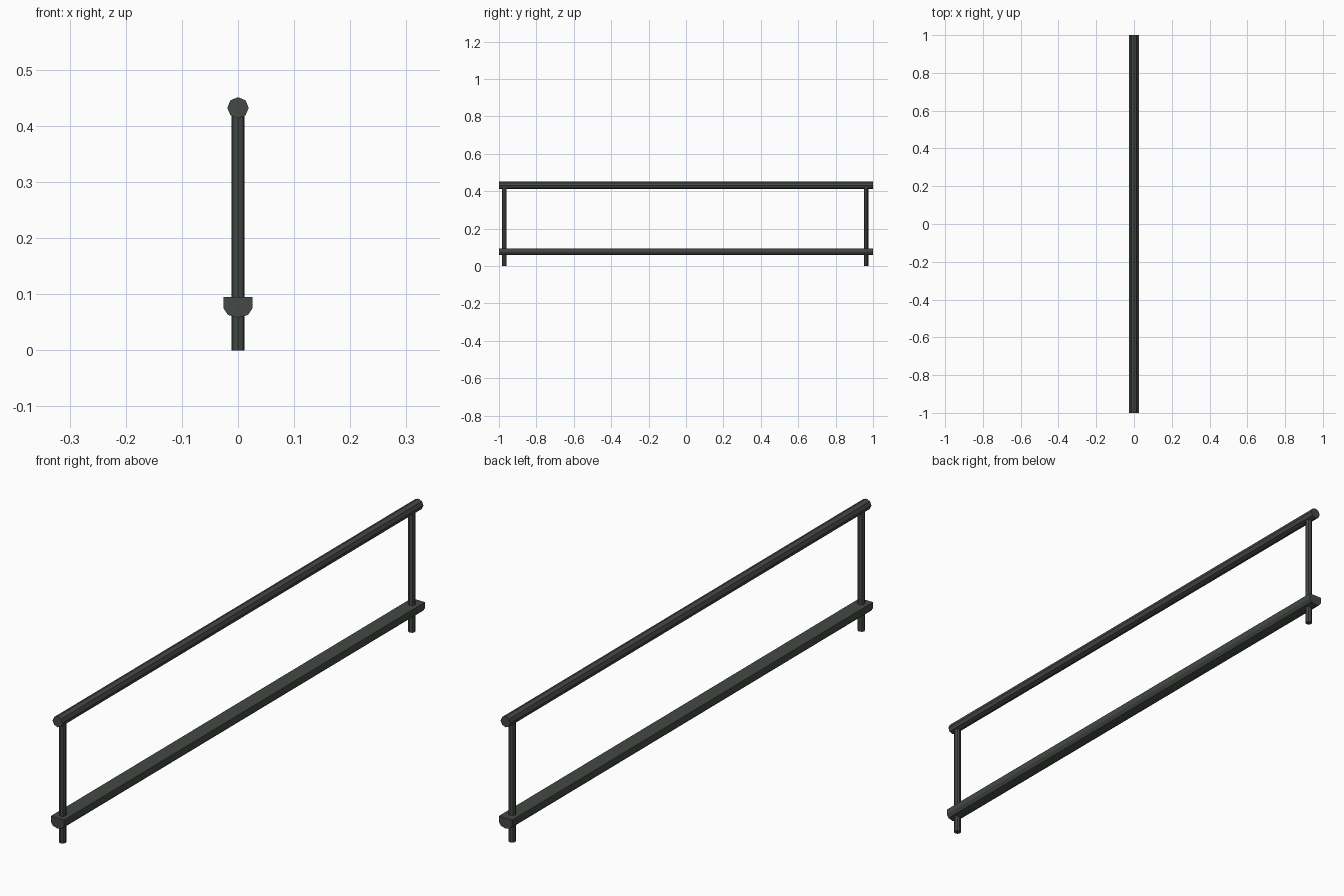
import bpy, bmesh, math

if "Cube" in bpy.data.objects:
    bpy.data.objects.remove(bpy.data.objects["Cube"])

mat = bpy.data.materials.new("dark grey metal")
mat.diffuse_color = (0.058, 0.066, 0.058, 1)
mat.use_nodes = True
mat.node_tree.nodes["Principled BSDF"].inputs["Base Color"].default_value = mat.diffuse_color


def prism(name, profile, axis, start, end, offset=(0, 0)):
    """Extrude a closed 2D profile along y (profile = x,z) or z (profile = x,y)."""
    bm = bmesh.new()

    def place(a, b, t):
        a, b = a + offset[0], b + offset[1]
        return (a, t, b) if axis == 'y' else (a, b, t)
    rings = [[bm.verts.new(place(a, b, t)) for a, b in profile] for t in (start, end)]
    n = len(profile)
    for ring in rings:
        bm.faces.new(ring)
    for i in range(n):
        j = (i + 1) % n
        bm.faces.new((rings[0][i], rings[0][j], rings[1][j], rings[1][i]))
    bmesh.ops.recalc_face_normals(bm, faces=bm.faces)
    mesh = bpy.data.meshes.new(name)
    bm.to_mesh(mesh)
    bm.free()
    mesh.materials.append(mat)
    obj = bpy.data.objects.new(name, mesh)
    bpy.context.collection.objects.link(obj)
    return obj


def octagon(r):
    return [(r * math.cos(i * math.pi / 4), r * math.sin(i * math.pi / 4)) for i in range(8)]


# Round handrail
prism("top_rail", octagon(0.019), 'y', -1, 1, (0, 0.432))

# Lower rail: flat top, rounded underside
half = [(0.026, 0.095), (0.026, 0.075), (0.018, 0.063)]
profile = half + [(0, 0.058)] + [(-x, z) for x, z in reversed(half)]
prism("lower_rail", profile, 'y', -1, 1)

# Upright posts near each end
for name, y in (("front_post", -0.972), ("back_post", 0.963)):
    prism(name, octagon(0.012), 'z', 0, 0.43, (0, y))
